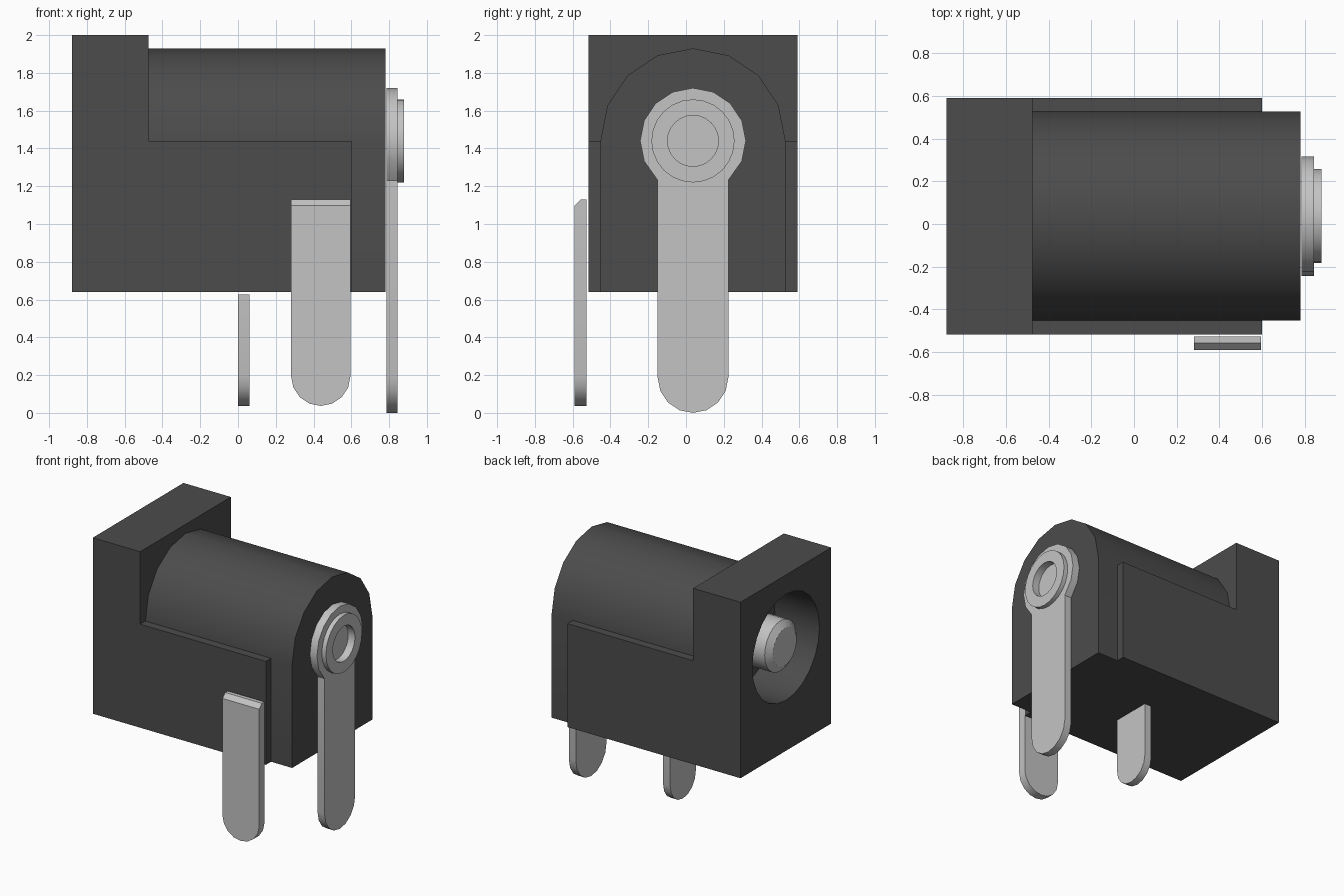
import bpy, bmesh
from math import sin, cos, pi, radians, sqrt
from mathutils import Matrix

if "Cube" in bpy.data.objects:
    bpy.data.objects.remove(bpy.data.objects["Cube"], do_unlink=True)

CY, CZ = 0.037, 1.44          # axis of the barrel
BASE = 0.64                   # underside of the housing


def material(name, value):
    m = bpy.data.materials.new(name)
    m.use_nodes = True
    col = (value, value, value, 1)
    m.diffuse_color = col
    m.node_tree.nodes["Principled BSDF"].inputs["Base Color"].default_value = col
    return m


PLASTIC = material("black plastic", 0.072)
METAL = material("grey metal", 0.55)


def finish(name, bm, mat):
    bmesh.ops.recalc_face_normals(bm, faces=bm.faces)
    me = bpy.data.meshes.new(name)
    bm.to_mesh(me)
    bm.free()
    me.materials.append(mat)
    ob = bpy.data.objects.new(name, me)
    bpy.context.collection.objects.link(ob)
    return ob


def prism_mesh(pts, axis, lo, hi):
    """Extrude an outline: (y, z) points along x, or (x, z) points along y."""
    bm = bmesh.new()
    place = (lambda p, d: (d, p[0], p[1])) if axis == "x" else (lambda p, d: (p[0], d, p[1]))
    a = [bm.verts.new(place(p, lo)) for p in pts]
    b = [bm.verts.new(place(p, hi)) for p in pts]
    bm.faces.new(a)
    bm.faces.new(b[::-1])
    for i in range(len(pts)):
        j = (i + 1) % len(pts)
        bm.faces.new((a[i], b[i], b[j], a[j]))
    return bm


def prism(name, pts, axis, lo, hi, mat):
    return finish(name, prism_mesh(pts, axis, lo, hi), mat)


def lathe(name, profile, mat, steps, closed=False):
    """Spin (x, radius) points around the barrel axis."""
    bm = bmesh.new()
    vs = [bm.verts.new((x, CY, CZ + r)) for x, r in profile]
    n = len(vs)
    edges = [bm.edges.new((vs[i], vs[(i + 1) % n])) for i in range(n if closed else n - 1)]
    bmesh.ops.spin(bm, geom=vs + edges, cent=(0, CY, CZ), axis=(1, 0, 0),
                   angle=2 * pi, steps=steps)
    bmesh.ops.remove_doubles(bm, verts=bm.verts, dist=1e-4)
    return finish(name, bm, mat)


def activate(ob):
    bpy.ops.object.select_all(action="DESELECT")
    ob.select_set(True)
    bpy.context.view_layer.objects.active = ob


def cut(ob, cutter):
    mod = ob.modifiers.new("cut", "BOOLEAN")
    mod.object, mod.solver = cutter, "EXACT"
    activate(ob)
    bpy.ops.object.modifier_apply(modifier=mod.name)
    bpy.data.objects.remove(cutter, do_unlink=True)


def arc(u, v, r, start, end, n):
    return [(u + r * cos(radians(start + (end - start) * i / n)),
             v + r * sin(radians(start + (end - start) * i / n))) for i in range(n + 1)]


def rect(u0, u1, v0, v1):
    return [(u0, v0), (u1, v0), (u1, v1), (u0, v1)]


def tongue(c, half, bottom, top):
    """Terminal outline: square top, round bottom."""
    return arc(c, bottom + half, half, 180, 360, 8) + [(c + half, top), (c - half, top)]


# Housing: mouth block with the plug socket
mouth = prism("mouth_block", rect(-0.517, 0.591, BASE, 2.0), "x", -0.88, -0.475, PLASTIC)
cut(mouth, lathe("socket_cutter", [(-1.0, 0), (-1.0, 0.41), (-0.5, 0.41), (-0.5, 0)], PLASTIC, 24))

# Housing: arched barrel and the two side slabs
R = 0.49
barrel = prism("barrel", arc(CY, CZ, R, 0, 180, 8) + [(CY - R, BASE), (CY + R, BASE)],
               "x", -0.475, 0.78, PLASTIC)
for side, s in (("left", 1), ("right", -1)):
    y0, y1 = sorted((CY + s * R, CY + s * 0.554))
    prism(f"side_slab_{'back' if s > 0 else 'front'}", rect(y0, y1, BASE, CZ),
          "x", -0.475, 0.6, PLASTIC)

# Centre pin with a chamfered tip
lathe("centre_pin", [(-0.49, 0), (-0.49, 0.195), (-0.915 + 0.08, 0.195), (-0.87, 0.145), (-0.87, 0)],
      METAL, 24)

# End terminal: round head running into a long tongue, with a rivet pocket
W, HEAD = 0.187, 0.28
neck = CZ - sqrt(HEAD ** 2 - W ** 2)
head = [(CY + W, neck)] + arc(CY, CZ, HEAD, -22.5, 202.5, 10) + [(CY - W, neck)]
end = prism("end_terminal", arc(CY, W, W, 180, 360, 8) + head, "x", 0.785, 0.845, METAL)
cut(end, lathe("pocket_cutter", [(0.822, 0), (0.822, 0.135), (0.9, 0.135), (0.9, 0)], METAL, 24))
lathe("rivet_ring", [(0.84, 0.135), (0.88, 0.135), (0.88, 0.22), (0.84, 0.22)], METAL, 24, True)

# Middle terminal under the housing
prism("middle_terminal", tongue(CY, 0.157, 0.037, 0.627), "x", 0.0, 0.06, METAL)

# Side terminal with a chamfered top edge
bm = prism_mesh(tongue(0.438, 0.157, 0.037, 1.13), "y", -0.591, -0.527)
top_edge = [e for e in bm.edges if all(v.co.z > 1.1 and v.co.y < -0.58 for v in e.verts)]
bmesh.ops.bevel(bm, geom=top_edge, offset=0.033, segments=1, affect="EDGES")
finish("side_terminal", bm, METAL)

# Smooth round surfaces, keep hard edges
for ob in list(bpy.context.collection.objects):
    if ob.type == "MESH":
        activate(ob)
        bpy.ops.object.shade_smooth_by_angle(angle=radians(30))
